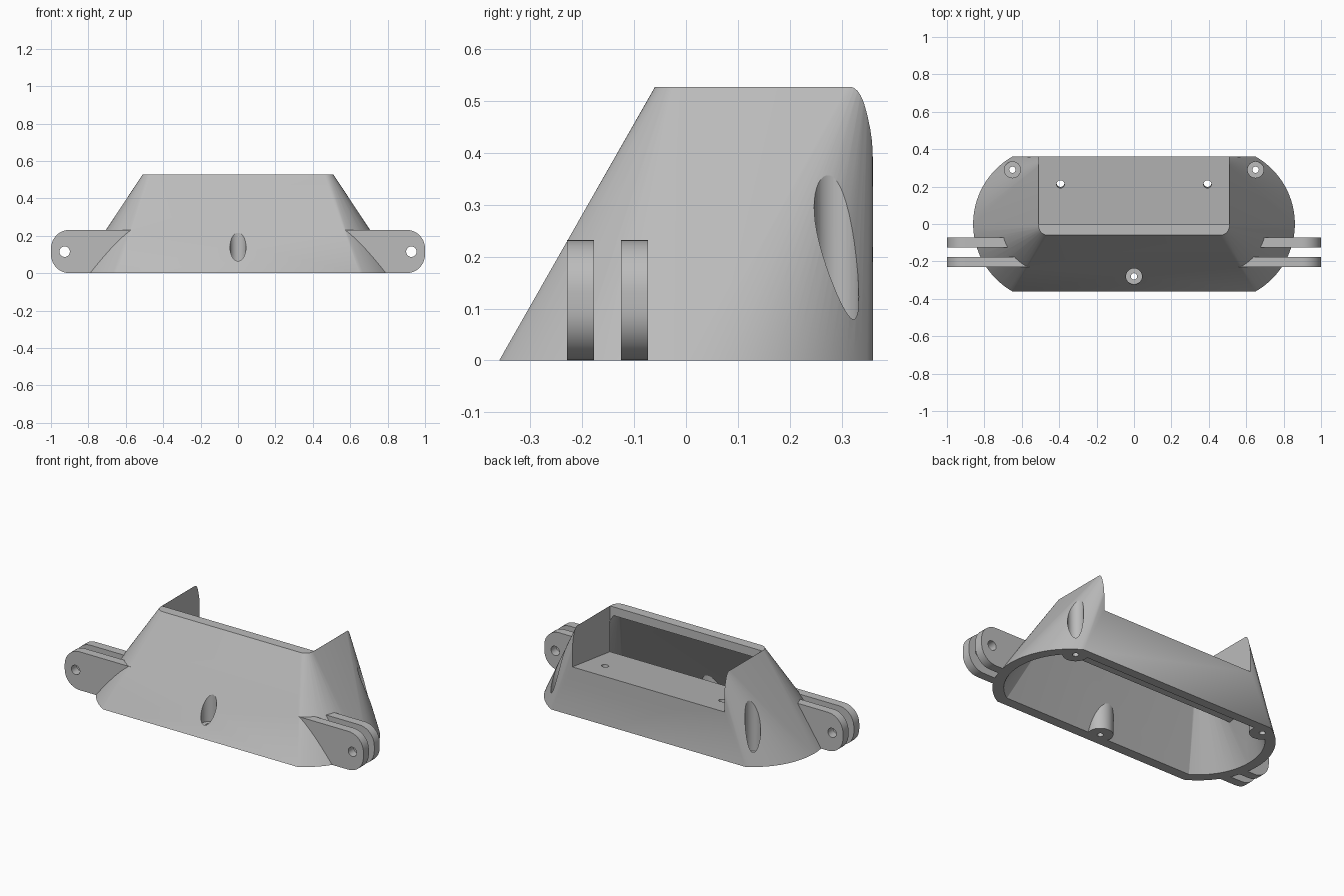
import bpy, bmesh
from math import sin, cos, pi, asin, atan
from mathutils import Matrix, Vector

cube = bpy.data.objects.get("Cube")
if cube:
    bpy.data.objects.remove(cube, do_unlink=True)

grey = bpy.data.materials.new("mid grey")
grey.use_nodes = True
COLOUR = (0.5, 0.5, 0.5, 1)
grey.diffuse_color = COLOUR
grey.node_tree.nodes["Principled BSDF"].inputs["Base Color"].default_value = COLOUR


def make(name, bm):
    bmesh.ops.recalc_face_normals(bm, faces=bm.faces)
    mesh = bpy.data.meshes.new(name)
    bm.to_mesh(mesh)
    bm.free()
    mesh.materials.append(grey)
    ob = bpy.data.objects.new(name, mesh)
    bpy.context.collection.objects.link(ob)
    return ob


def prism(name, outline, offset):
    """Extrude a closed 3D outline along the offset vector."""
    bm = bmesh.new()
    face = bm.faces.new([bm.verts.new(p) for p in outline])
    ext = bmesh.ops.extrude_face_region(bm, geom=[face])
    bmesh.ops.translate(bm, vec=offset,
                        verts=[v for v in ext["geom"] if isinstance(v, bmesh.types.BMVert)])
    return make(name, bm)


def cylinder(name, centre, radius, depth, rot_x=0.0):
    bm = bmesh.new()
    bmesh.ops.create_cone(bm, cap_ends=True, segments=40, radius1=radius, radius2=radius,
                          depth=depth,
                          matrix=Matrix.Translation(centre) @ Matrix.Rotation(rot_x, 4, "X"))
    return make(name, bm)


def combine(target, tool, operation="DIFFERENCE"):
    """Apply a boolean and remove the tool."""
    mod = target.modifiers.new("cut", "BOOLEAN")
    mod.object, mod.operation, mod.solver = tool, operation, "EXACT"
    bpy.context.view_layer.objects.active = target
    bpy.ops.object.modifier_apply(modifier=mod.name)
    bpy.data.objects.remove(tool, do_unlink=True)


def arc(cx, cy, r, a0, a1, n):
    return [(cx + r * cos(a0 + (a1 - a0) * i / n), cy + r * sin(a0 + (a1 - a0) * i / n))
            for i in range(n + 1)]


def hull(name, r, half_y, z0, top_x, y_front, y_back, z1, corner):
    """Hull of a round-ended base and a rounded rectangular top."""
    a = asin(half_y / r)
    right = [(x, y, z0) for x, y in arc(0.446, 0, r, -a, a, 40)]
    cx = top_x - corner
    right += [(x, y, z1) for x, y in arc(cx, y_front + corner, corner, -pi / 2, 0, 10)]
    right += [(x, y, z1) for x, y in arc(cx, y_back - corner, corner, 0, pi / 2, 10)]
    bm = bmesh.new()
    for x, y, z in right:
        bm.verts.new((x, y, z))
        bm.verts.new((-x, y, z))
    bmesh.ops.convex_hull(bm, input=bm.verts)
    bmesh.ops.dissolve_limit(bm, angle_limit=0.002, verts=bm.verts, edges=bm.edges)
    return make(name, bm)


FLOOR, SLOPE = 0.25, 0.125
screws = [(-0.65, 0.29), (0.65, 0.29), (0, -0.28)]


def above_floor(name, z, half_x):
    """Wedge of space behind the front rim, above a sloping plane."""
    profile = [(0, z), (1, z + SLOPE), (1, 1), (0, 1)]
    return prism(name, [(-half_x, y, h) for y, h in profile], Vector((2 * half_x, 0, 0)))


# Tapered outer housing
body = hull("housing", 0.414, 0.36, 0, 0.51, -0.06, 0.36, 0.527, 0.05)

# Paired hinge lugs on each end
for side in (-1, 1):
    outline = [(0.56, 0), *arc(0.9, 0.1, 0.1, -pi / 2, 0, 10),
               *arc(0.9, 0.132, 0.1, 0, pi / 2, 10), (0.56, 0.232)]
    for y in (-0.229, -0.125):
        lug = prism("hinge_lug", [(side * x, y, z) for x, z in outline], Vector((0, 0.052, 0)))
        combine(body, lug, "UNION")

# Hollow underside, leaving solid ears, a floor plate and screw bosses
cavity = hull("cavity", 0.36, 0.305, -0.01, 0.485, -0.035, 0.31, 0.475, 0.03)
combine(cavity, above_floor("solid_ears", FLOOR - 0.05, 1.5))
for x, y in screws:
    combine(cavity, cylinder("screw_boss", (x, y, 0.3), 0.07, 0.8))
combine(body, cavity)

# Open pocket above the sloping floor
combine(body, above_floor("pocket", FLOOR, 0.509))

# Counterbored screw holes
for x, y in screws:
    combine(body, cylinder("counterbore", (x, y, 0.44), 0.043, 0.78))
    combine(body, cylinder("screw_hole", (x, y, 0), 0.017, 0.4))

# Hinge pin holes and floor holes
for side in (-1, 1):
    combine(body, cylinder("pin_hole", (side * 0.927, -0.15, 0.115), 0.028, 0.4, pi / 2))
    combine(body, cylinder("floor_hole", (side * 0.393, 0.213, FLOOR + 0.213 * SLOPE),
                           0.021, 0.3, atan(SLOPE)))

bpy.ops.object.select_all(action="DESELECT")
body.select_set(True)
bpy.context.view_layer.objects.active = body
bpy.ops.object.shade_smooth_by_angle(angle=0.4)
